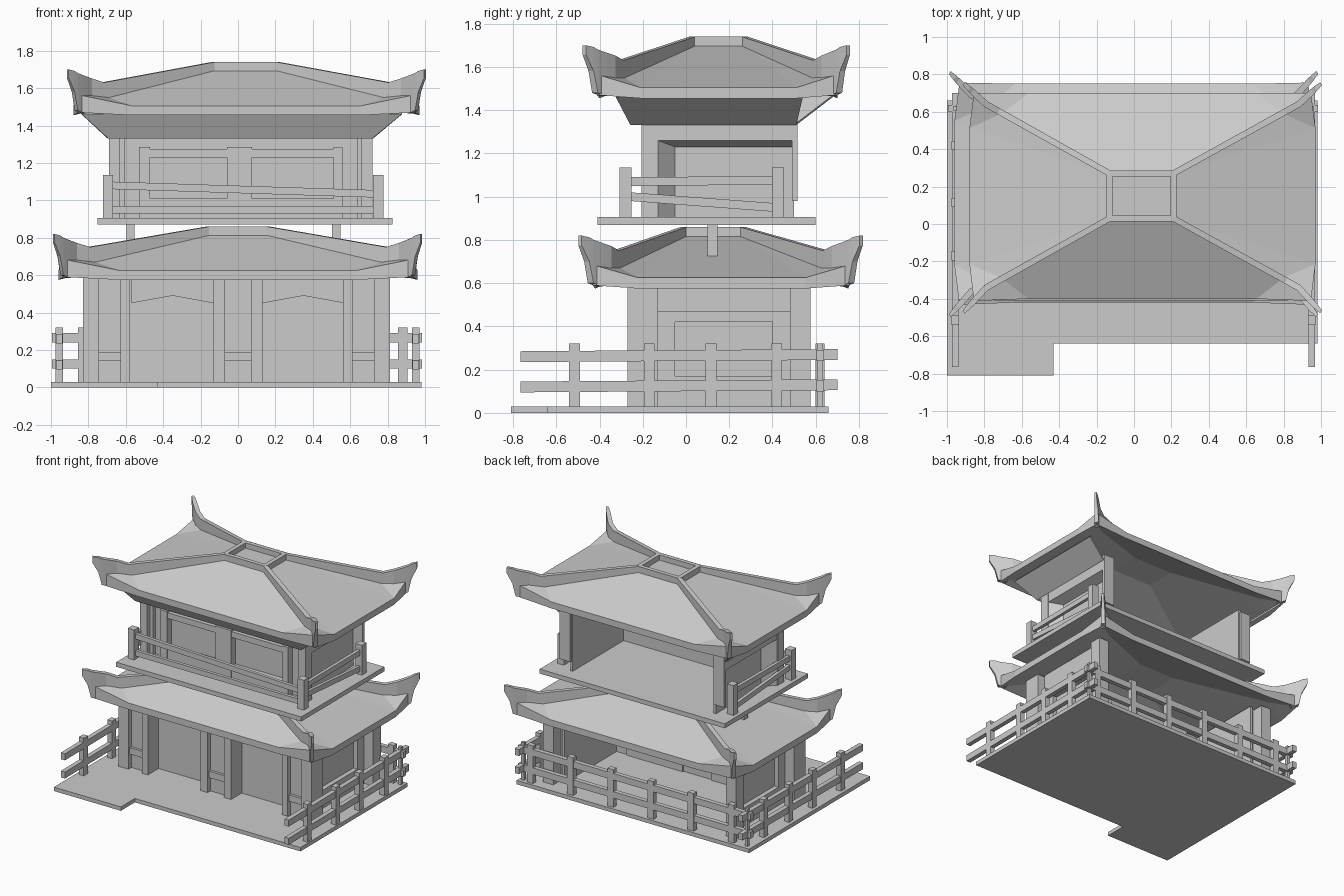
import bpy, bmesh
from mathutils import Vector

cube = bpy.data.objects.get("Cube")
if cube:
    bpy.data.objects.remove(cube, do_unlink=True)

GREY = (0.6, 0.6, 0.6, 1)
mat = bpy.data.materials.new("plain grey")
mat.use_nodes = True
mat.diffuse_color = GREY
mat.node_tree.nodes["Principled BSDF"].inputs["Base Color"].default_value = GREY


def build(name, verts, faces):
    bm = bmesh.new()
    vs = [bm.verts.new(v) for v in verts]
    for f in faces:
        bm.faces.new([vs[i] for i in f])
    bmesh.ops.recalc_face_normals(bm, faces=bm.faces)
    me = bpy.data.meshes.new(name)
    bm.to_mesh(me)
    bm.free()
    me.materials.append(mat)
    ob = bpy.data.objects.new(name, me)
    bpy.context.collection.objects.link(ob)
    return ob


def loft(name, sections):
    """Closed skin over a row of outlines with equal point counts."""
    n, m = len(sections[0]), len(sections)
    faces = [tuple(range(n)), tuple(range(n * m - n, n * m))]
    for k in range(m - 1):
        for i in range(n):
            a, b = k * n + i, k * n + (i + 1) % n
            faces.append((a, b, b + n, a + n))
    return build(name, [p for s in sections for p in s], faces)


def prism(name, outline, shift):
    a = [Vector(p) for p in outline]
    return loft(name, [a, [p + Vector(shift) for p in a]])


def box(name, x0, x1, y0, y1, z0, z1):
    return prism(name, [(x0, y0, z0), (x1, y0, z0), (x1, y1, z0), (x0, y1, z0)],
                 (0, 0, z1 - z0))


def beam(name, p, q, w, h):
    """Bar with upright ends between two points."""
    p, q = Vector(p), Vector(q)
    d = q - p
    side = Vector((-d.y, d.x, 0)).normalized() * w / 2
    up = Vector((0, 0, h / 2))
    return prism(name, [p - side - up, p + side - up, p + side + up, p - side + up], d)


def corners(x0, x1, y0, y1):
    return [Vector((x0, y0, 0)), Vector((x1, y0, 0)), Vector((x1, y1, 0)), Vector((x0, y1, 0))]


def at(p, z):
    return Vector((p.x, p.y, z))


# Hipped roof with raised corners, curved hip beams and a rectangular top frame
def roof(name, lift, ridge, eave, tips):
    r, e, t = corners(*ridge), corners(*eave), corners(*tips)
    x0, x1, y0, y1 = eave
    knee = corners(x0 + .09, x1 - .09, y0 + .06, y1 - .06)
    verts = []
    for zs in ((.82, .675, .685, .625), (.765, .62, .59, .575)):
        for i in range(4):
            j = (i + 1) % 4
            verts += [at(r[i], zs[0]), at(r[i].lerp(knee[i], .87), zs[1]),
                      at(knee[i].lerp(t[i], .55), zs[2]),
                      at(e[i].lerp(e[j], .17), zs[3]), at(e[i].lerp(e[j], .83), zs[3])]
    faces = []
    n = len(verts) // 2
    for o in (0, n):
        faces.append(tuple(o + 5 * i for i in range(4)))
        for i in range(4):
            a, b = o + 5 * i, o + 5 * ((i + 1) % 4)
            faces += [(a, a + 3, a + 4, b), (a, a + 1, a + 3), (a + 1, a + 2, a + 3),
                      (b, a + 4, b + 1), (b + 1, a + 4, b + 2)]
    for i in range(4):
        a, b = 5 * i, 5 * ((i + 1) % 4)
        for u, v in ((a + 2, a + 3), (a + 3, a + 4), (a + 4, b + 2)):
            faces.append((u, v, v + n, u + n))
    build(name, verts, faces).location.z = lift

    # Hip beams: straight to the knee, then turning up with a hook below
    for i in range(4):
        k = knee[i]
        steps = [(r[i], .86, .8, .016), (r[i].lerp(k, .9), .75, .655, .017),
                 (k, .772, .635, .017), (k.lerp(t[i], .3), .785, .585, .017),
                 (k.lerp(t[i], .62), .8, .6, .016), (k.lerp(t[i], .76), .812, .7, .014),
                 (t[i], .82, .775, .009)]
        side = (t[i] - r[i]).cross(Vector((0, 0, 1))).normalized()
        loft(name + "_hip_beam", [[at(p - side * w, lo), at(p + side * w, lo),
                                   at(p + side * w, hi), at(p - side * w, hi)]
                                  for p, hi, lo, w in steps]).location.z = lift
        j = (i + 1) % 4
        beam(name + "_top_frame", at(r[i], .835 + lift), at(r[j], .835 + lift), .032, .05)


roof("lower_roof", 0, (-.16, .16, -.01, .26), (-.96, .96, -.42, .75), (-.985, .98, -.49, .81))
roof("upper_roof", .88, (-.13, .21, .03, .27), (-.88, .97, -.4, .7), (-.91, 1, -.47, .75))

# Stepped ground slab
prism("ground_slab", [(-1, -.81, 0), (-.43, -.81, 0), (-.43, -.64, 0), (.98, -.64, 0),
                      (.98, .66, 0), (-1, .66, 0)], (0, 0, .03))

# Lower storey front: centre bay
for s in (-1, 1):
    a, b = sorted((s * .07, s * .13))
    box("centre_post", a, b, -.27, -.13, .03, .66)
box("centre_panel", -.07, .07, -.235, -.13, .03, .66)
box("centre_rail", -.07, .07, -.255, -.23, .14, .19)

# Lower storey sides and outer front bays, mirrored
for s in (-1, 1):
    def mbox(name, x0, x1, *rest):
        a, b = sorted((-.008 + s * x0, -.008 + s * x1))
        return box(name, a, b, *rest)

    mbox("front_post", .57, .62, -.27, -.13, .03, .64)
    mbox("bay_panel", .62, .735, -.235, -.13, .03, .64)
    mbox("bay_rail", .62, .735, -.255, -.23, .14, .19)
    mbox("corner_post", .735, .822, -.27, -.13, .03, .61)
    mbox("door_wall", .12, .6, -.14, -.12, .03, .66)
    prism("door_header", [(s * .13, -.16, .66), (s * .13, -.16, .45), (s * .35, -.16, .49),
                          (s * .57, -.16, .45), (s * .57, -.16, .66)], (0, .02, 0))
    mbox("rear_post", .735, .822, .48, .575, .03, .61)
    mbox("side_pane", .69, .71, -.13, .5, .03, .62)
    mbox("side_sill", .7, .745, -.13, .48, .03, .17)
    mbox("side_lintel", .7, .745, -.13, .48, .42, .47)
    mbox("side_header", .7, .76, -.13, .48, .47, .62)
    mbox("side_jamb_front", .7, .745, -.13, -.05, .17, .42)
    mbox("side_jamb_rear", .7, .745, .4, .48, .17, .42)

# Ground fence: two sides and the back
for z in (.265, .125):
    for x in (-.955, .95):
        beam("side_fence_rail", (x, -.765, z - .005), (x, .7, z + .005), .035, .05)
    beam("back_fence_rail", (-.995, .62, z), (.985, .62, z), .035, .05)
for x in (-.955, .95):
    for y in (-.515, -.17, .115, .42):
        box("side_fence_post", x - .02, x + .02, y - .025, y + .025, .03, .32)
    box("fence_corner_post", x - .012, x + .012, .608, .632, .03, .32)
for i in range(6):
    x = -.83 + i * .342
    box("back_fence_post", x - .025, x + .025, .6, .64, .03, .32)

# Balcony floor and the struts below it
box("balcony_floor", -.75, .825, -.41, .6, .87, .905)
for x in (-.575, .525):
    box("balcony_strut", x - .022, x + .022, .1, .145, .72, .88)

# Upper storey front wall with two framed windows
box("upper_front_wall", -.64, .66, -.14, -.12, .9, 1.4)
for x0, x1 in ((-.53, -.47), (-.06, .075), (.51, .56)):
    box("window_post", x0, x1, -.19, -.13, .9, 1.285)
box("window_header", -.5, .53, -.185, -.13, 1.23, 1.275)
box("window_sill", -.5, .53, -.185, -.13, .9, 1.01)

# Upper storey sides: recessed panel with splayed front and top edges
for s in (-1, 1):
    def ux(x):
        return .015 + s * x

    def ubox(name, x0, x1, *rest):
        a, b = sorted((ux(x0), ux(x1)))
        return box(name, a, b, *rest)

    ubox("upper_corner_post", .645, .705, -.205, -.13, .9, 1.375)
    ubox("upper_inner_post", .62, .65, -.17, -.12, .9, 1.38)
    ubox("upper_side_panel", .6, .62, -.13, .5, .9, 1.4)
    ubox("upper_side_header", .61, .7, -.13, .5, 1.26, 1.37)
    prism("panel_top_splay", [(ux(.61), -.13, 1.26), (ux(.7), -.13, 1.26),
                              (ux(.62), -.13, 1.23), (ux(.61), -.13, 1.23)], (0, .62, 0))
    prism("panel_front_splay", [(ux(.61), -.13, .9), (ux(.7), -.13, .9),
                                (ux(.62), -.05, .9), (ux(.61), -.05, .9)], (0, 0, .36))
    ubox("upper_rear_post", .61, .7, .49, .515, .98, 1.38)

# Sloping soffit on the front and both sides, open at the back
hi = [(-.83, .68, 1.47), (-.83, -.32, 1.47), (.87, -.32, 1.47), (.87, .54, 1.47)]
lo = [(-.69, .51, 1.34), (-.69, -.25, 1.34), (.715, -.25, 1.34), (.715, .51, 1.34)]
soffit = build("upper_soffit", hi + lo, [(i, i + 1, i + 5, i + 4) for i in range(3)])
soffit.modifiers.new("thickness", "SOLIDIFY").thickness = .012

# Balcony railing with slightly crooked rails
for x in (-.695, .75):
    for y in (-.28, .425):
        box("balcony_post", x - .027, x + .027, y - .028, y + .028, .9, 1.135)
    beam("balcony_side_rail", (x, -.26, 1.07), (x, .41, 1.075), .025, .04)
    beam("balcony_side_rail_low", (x, -.26, 1.0), (x, .41, .95), .025, .04)
beam("balcony_front_rail", (-.68, -.28, 1.08), (.735, -.28, 1.035), .025, .04)
beam("balcony_front_rail_low", (-.68, -.28, .95), (.735, -.28, .95), .025, .04)
